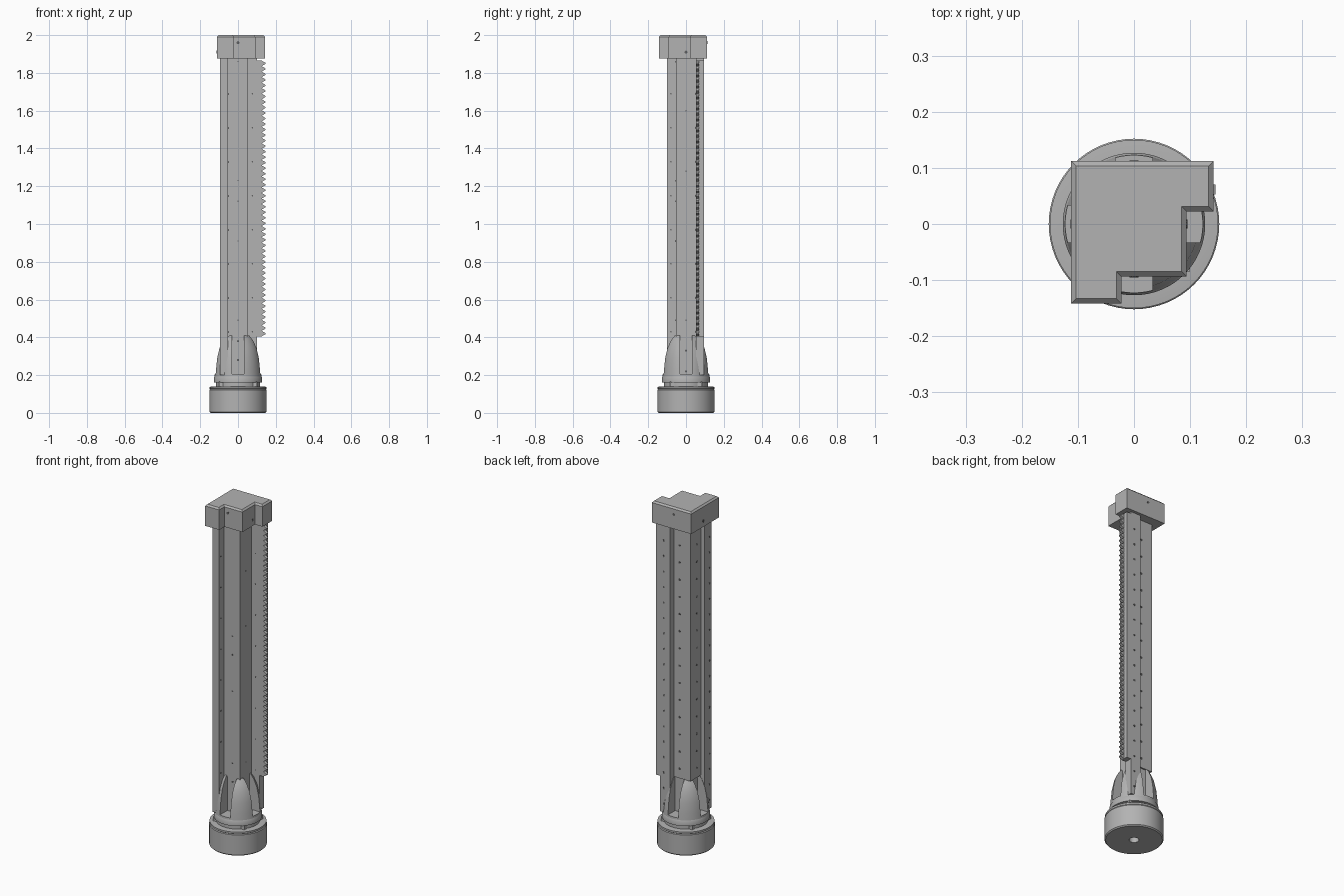
import bpy
import bmesh
from math import pi
from mathutils import Vector

old = bpy.data.objects.get("Cube")
if old:
    bpy.data.objects.remove(old, do_unlink=True)


def make_material(name, value):
    mat = bpy.data.materials.new(name)
    mat.use_nodes = True
    color = (value, value, value, 1)
    mat.diffuse_color = color
    mat.node_tree.nodes["Principled BSDF"].inputs["Base Color"].default_value = color
    return mat


GREY = make_material("plain grey", 0.45)
DARK = make_material("hole grey", 0.12)


def finish(bm, name, mat=GREY, smooth=False):
    bmesh.ops.recalc_face_normals(bm, faces=bm.faces)
    mesh = bpy.data.meshes.new(name)
    bm.to_mesh(mesh)
    bm.free()
    mesh.materials.append(mat)
    obj = bpy.data.objects.new(name, mesh)
    bpy.context.collection.objects.link(obj)
    if smooth:
        bpy.ops.object.select_all(action='DESELECT')
        obj.select_set(True)
        bpy.context.view_layer.objects.active = obj
        bpy.ops.object.shade_smooth_by_angle(angle=0.6)
    return obj


def prism(name, outline, z0, z1):
    bm = bmesh.new()
    face = bm.faces.new([bm.verts.new((x, y, z0)) for x, y in outline])
    out = bmesh.ops.extrude_face_region(bm, geom=[face])
    moved = [v for v in out["geom"] if isinstance(v, bmesh.types.BMVert)]
    bmesh.ops.translate(bm, verts=moved, vec=(0, 0, z1 - z0))
    return finish(bm, name)


def box(name, x0, x1, y0, y1, z0, z1):
    return prism(name, [(x0, y0), (x1, y0), (x1, y1), (x0, y1)], z0, z1)


def lathe(name, profile, steps=64):
    bm = bmesh.new()
    verts = [bm.verts.new((r, 0, z)) for r, z in profile]
    edges = [bm.edges.new(pair) for pair in zip(verts, verts[1:])]
    bmesh.ops.spin(bm, geom=verts + edges, cent=(0, 0, 0), axis=(0, 0, 1),
                   angle=2 * pi, steps=steps)
    bmesh.ops.remove_doubles(bm, verts=bm.verts, dist=0.0001)
    return finish(bm, name, smooth=True)


def holes(name, points, normal, radius=0.006):
    # thin dark discs lying on a face
    bm = bmesh.new()
    turn = Vector((0, 0, 1)).rotation_difference(Vector(normal)).to_matrix().to_4x4()
    for p in points:
        disc = bmesh.ops.create_cone(bm, cap_ends=True, segments=10, radius1=radius,
                                     radius2=radius, depth=0.003)
        for v in disc["verts"]:
            v.co = turn @ v.co + Vector(p)
    finish(bm, name, DARK)


# Round base with a hole underneath, and the collar above it
lathe("base", [(0, 0.03), (0.025, 0.03), (0.025, 0), (0.146, 0), (0.152, 0.006),
               (0.152, 0.122), (0.148, 0.126), (0.15, 0.128), (0.15, 0.138),
               (0.13, 0.14), (0, 0.14)])
lathe("collar", [(0, 0.13), (0.116, 0.13), (0.116, 0.16), (0.127, 0.162),
                 (0.127, 0.188), (0.12, 0.2), (0, 0.2)])
for i, (sx, sy) in enumerate([(-1, -1), (1, 1), (1, -1), (-1, 1)]):
    box(f"collar_lug_{i + 1}", sx * 0.06, sx * 0.1, sy * 0.06, sy * 0.085, 0.138, 0.165)

# Tapered nose, slotted crosswise into four fins
fins = lathe("fins", [(0, 0.19), (0.124, 0.19), (0.121, 0.23), (0.115, 0.29),
                      (0.103, 0.345), (0.085, 0.385), (0.068, 0.41), (0, 0.41)])
for name, hx, hy in (("slot_cutter_a", 0.033, 0.3), ("slot_cutter_b", 0.3, 0.033)):
    cutter = box(name, -hx, hx, -hy, hy, 0.205, 0.6)
    cutter.hide_render = True
    cutter.hide_viewport = True
    cut = fins.modifiers.new(name, 'BOOLEAN')
    cut.operation = 'DIFFERENCE'
    cut.object = cutter

# Column: lower post, square core and two side rails
box("lower_post", -0.052, 0.05, -0.05, 0.052, 0.19, 0.42)
box("core", -0.07, 0.05, -0.053, 0.06, 0.405, 1.88)
box("side_rail", 0.036, 0.1, 0.053, 0.095, 0.2, 1.88)
box("front_rail", -0.095, -0.053, -0.1, -0.036, 0.2, 1.88)

# Toothed rack along the side rail
box("rack_strip", 0.095, 0.127, 0.053, 0.094, 0.405, 1.865)
bm = bmesh.new()
teeth = 50
pitch = 1.46 / teeth
for i in range(teeth):
    z = 0.405 + i * pitch
    shape = [(0.125, z), (0.145, z + pitch * 0.4), (0.145, z + pitch * 0.6), (0.125, z + pitch)]
    low, high = [[bm.verts.new((x, y, h)) for x, h in shape] for y in (0.053, 0.07)]
    bm.faces.new(low)
    bm.faces.new(high)
    for k in range(4):
        n = (k + 1) % 4
        bm.faces.new((low[k], low[n], high[n], high[k]))
finish(bm, "rack_teeth")

# Stepped cap with a chamfered top
cap = prism("cap", [(-0.112, 0.112), (-0.112, -0.142), (-0.022, -0.142), (-0.022, -0.094),
                    (0.094, -0.094), (0.094, 0.022), (0.142, 0.022), (0.142, 0.112)],
            1.875, 2.0)
bm = bmesh.new()
bm.from_mesh(cap.data)
top = [e for e in bm.edges if all(v.co.z > 1.99 for v in e.verts)]
bmesh.ops.bevel(bm, geom=top, offset=0.009, segments=1, affect='EDGES')
bm.to_mesh(cap.data)
bm.free()

# Rows of small holes
rows = [0.25 + 0.09 * i for i in range(18)]
wide = [0.46 + 0.1 * i for i in range(14)]
few = [0.49, 0.91, 1.12, 1.23, 1.86]
holes("side_rail_back_holes", [(0.076, 0.095, z) for z in rows], (0, 1, 0))
holes("side_rail_front_holes", [(0.076, 0.053, z) for z in rows[2::2]], (0, -1, 0), 0.004)
holes("front_rail_left_holes", [(-0.095, -0.08, z) for z in rows], (-1, 0, 0))
holes("front_rail_right_holes", [(-0.053, -0.08, z) for z in rows[2::2]], (1, 0, 0), 0.004)
holes("core_back_holes", [(0, 0.06, z) for z in wide], (0, 1, 0))
holes("core_left_holes", [(-0.07, 0, z) for z in wide], (-1, 0, 0))
holes("core_front_holes", [(0, -0.053, z) for z in few], (0, -1, 0), 0.004)
holes("core_right_holes", [(0.05, 0, z) for z in (0.49, 1.28, 1.6)], (1, 0, 0), 0.004)
holes("post_front_holes", [(0, -0.05, z) for z in (0.28, 0.38)], (0, -1, 0))
holes("post_right_holes", [(0.05, 0, z) for z in (0.22, 0.33)], (1, 0, 0))
holes("cap_front_hole", [(0, -0.094, 1.96)], (0, -1, 0), 0.008)
holes("cap_right_hole", [(0.094, 0, 1.91)], (1, 0, 0), 0.008)
holes("cap_back_hole", [(0, 0.112, 1.96)], (0, 1, 0), 0.008)
holes("cap_left_hole", [(-0.112, 0, 1.91)], (-1, 0, 0), 0.008)
